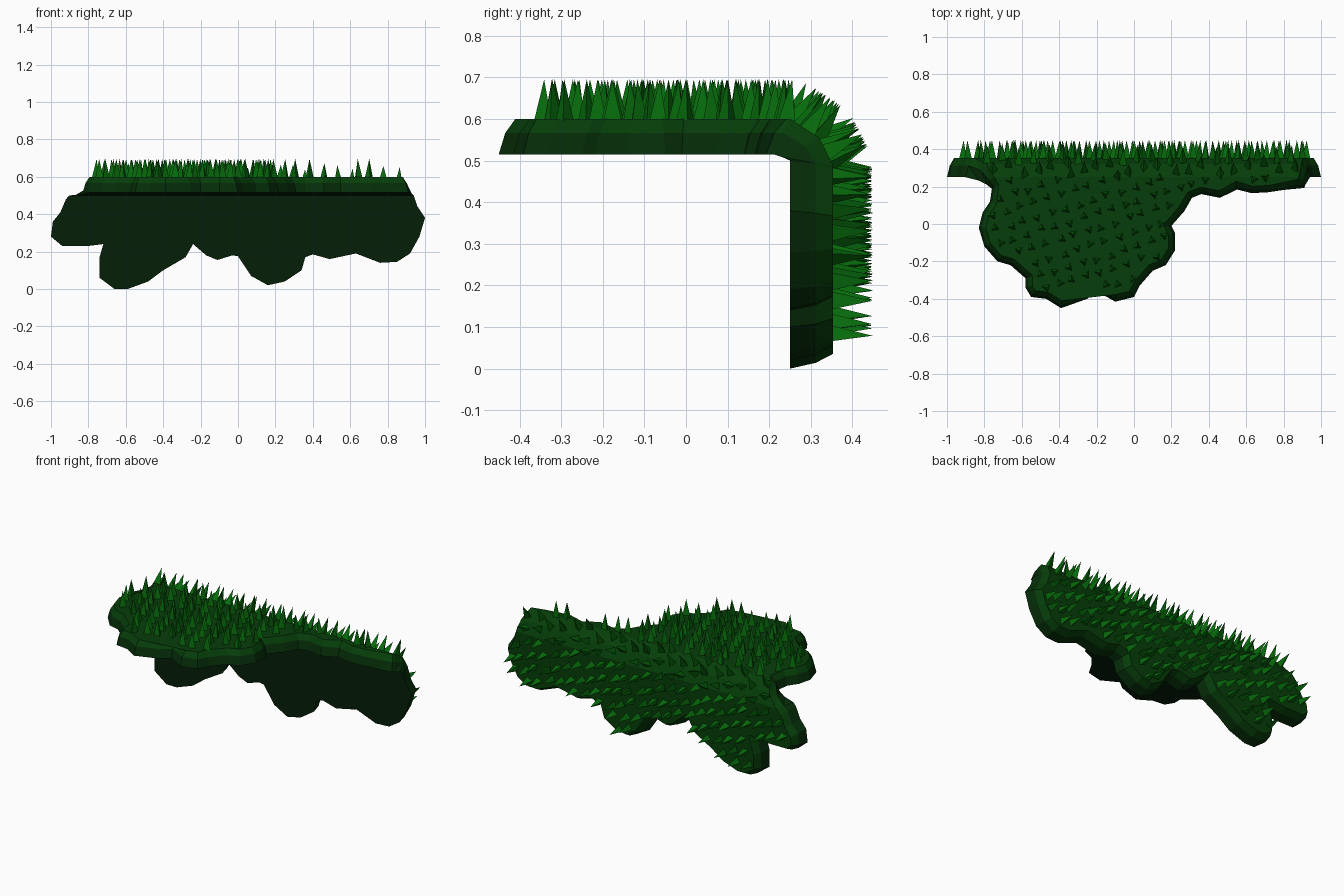
import bpy, bmesh, math, random
from mathutils import Vector

if "Cube" in bpy.data.objects:
    bpy.data.objects.remove(bpy.data.objects["Cube"])

random.seed(4)

def material(name, rgb):
    m = bpy.data.materials.new(name)
    m.diffuse_color = (*rgb, 1)
    m.use_nodes = True
    m.node_tree.nodes["Principled BSDF"].inputs["Base Color"].default_value = m.diffuse_color
    return m

under = material("shadow green underside", (0.0015, 0.0130, 0.0022))
rim = material("deep moss green rim", (0.0016, 0.0270, 0.0026))
moss = material("dark moss green", (0.0018, 0.0480, 0.0028))
grass = material("grass green", (0.0020, 0.1500, 0.0035))

# Outline of the part lying on top (x, y), left to right round the front
top_edge = [(-.76, .20), (-.77, .12), (-.81, .06), (-.83, -.02), (-.8, -.12), (-.73, -.2),
            (-.66, -.22), (-.58, -.29), (-.58, -.34), (-.55, -.39), (-.47, -.4), (-.39, -.45),
            (-.25, -.4), (-.2, -.36), (-.1, -.415), (0, -.39), (.03, -.33), (.1, -.25),
            (.17, -.22), (.22, -.14), (.22, -.05), (.2, -.01), (.27, .07), (.31, .14),
            (.36, .16), (.46, .14), (.55, .19), (.63, .165), (.72, .17), (.8, .185), (.91, .21)]
# Outline of the part hanging at the back (x, z), right to left along the bottom
back_edge = [(.94, .5), (.96, .44), (1, .38), (.97, .28), (.92, .19), (.85, .145), (.76, .14),
             (.63, .19), (.49, .16), (.4, .185), (.36, .17), (.34, .1), (.25, .04), (.16, .02),
             (.07, .07), (0, .175), (-.03, .18), (-.11, .155), (-.17, .18), (-.24, .24),
             (-.28, .17), (-.4, .1), (-.48, .04), (-.59, 0), (-.66, 0), (-.74, .06),
             (-.74, .17), (-.72, .24), (-.8, .23), (-.94, .23), (-1, .28),
             (-.99, .36), (-.95, .41), (-.92, .48)]

# Unrolled sheet: t runs backwards over the top, round the corner and down
T_BEND = (.25, .33, .41)
outline = [Vector(p) for p in top_edge] + [Vector((.93, .33))]
outline += [Vector((x, .41 + .5 - z)) for x, z in back_edge] + [Vector((-.83, .33))]

INNER = [(-.5, -.5, .515), (.18, .18, .515), (.25, .21, .515), (.33, .232, .508), (.41, .25, .5), (.91, .25, 0)]
OUTER = [(-.5, -.5, .6), (.18, .18, .6), (.25, .25, .6), (.33, .32, .555), (.41, .353, .49), (.91, .353, 0)]

def along(path, t):
    for a, b in zip(path, path[1:]):
        if t <= b[0] or b is path[-1]:
            f = (t - a[0]) / (b[0] - a[0])
            return Vector((0, a[1] + f * (b[1] - a[1]), a[2] + f * (b[2] - a[2])))

def fold(x, t, w):
    p = along(INNER, t).lerp(along(OUTER, t), w)
    p.x = x
    return p

def inset(loop, d):
    out = []
    for i, p in enumerate(loop):
        a = (p - loop[i - 1]).normalized()
        b = (loop[(i + 1) % len(loop)] - p).normalized()
        n1, n2 = Vector((-a.y, a.x)), Vector((-b.y, b.x))
        out.append(p + (n1 + n2) * d / max(1 + n1.dot(n2), .6))
    return out

def inside(loop, x, y):
    hit = False
    for i, b in enumerate(loop):
        a = loop[i - 1]
        if (a.y > y) != (b.y > y) and x < (b.x - a.x) * (y - a.y) / (b.y - a.y) + a.x:
            hit = not hit
    return hit

def finish(bm, name, mats):
    bmesh.ops.recalc_face_normals(bm, faces=bm.faces)
    me = bpy.data.meshes.new(name)
    bm.to_mesh(me)
    bm.free()
    for m in mats:
        me.materials.append(m)
    ob = bpy.data.objects.new(name, me)
    bpy.context.collection.objects.link(ob)

# Moss slab: three stacked loops, cut at the bends, then folded over the corner
bm = bmesh.new()
rings = []
for d, w in ((0, 0), (.014, .6), (.036, 1)):
    rings.append([bm.verts.new((p.x, p.y, w)) for p in inset(outline, d)])
n = len(outline)
for level, (lo, hi) in enumerate(zip(rings, rings[1:])):
    for i in range(n):
        j = (i + 1) % n
        bm.faces.new((lo[i], lo[j], hi[j], hi[i])).material_index = 1 + level
caps = [bm.faces.new(rings[0][::-1]), bm.faces.new(rings[-1])]
caps[0].material_index, caps[1].material_index = 0, 2
bmesh.ops.triangulate(bm, faces=caps)
for t in T_BEND:
    bmesh.ops.bisect_plane(bm, geom=bm.verts[:] + bm.edges[:] + bm.faces[:],
                           plane_co=(0, t, 0), plane_no=(0, 1, 0), dist=1e-5)
bmesh.ops.triangulate(bm, faces=bm.faces)
for v in bm.verts:
    v.co = fold(*v.co)
finish(bm, "moss_slab", (under, rim, moss))

# Grass blades: three-sided spikes scattered on a slightly turned grid
bm = bmesh.new()
area = inset(outline, .046)
STEP, HEIGHT, RADIUS, TILT = .077, .095, .025, .3
for i in range(-24, 25):
    for j in range(-24, 25):
        gx, gt = i * STEP, j * STEP
        px = gx * math.cos(TILT) - gt * math.sin(TILT) + random.uniform(-.012, .012)
        pt = .2 + gx * math.sin(TILT) + gt * math.cos(TILT) + random.uniform(-.012, .012)
        if not inside(area, px, pt):
            continue
        base = fold(px, pt, 1)
        side = Vector((1, 0, 0))
        run = (along(OUTER, pt + .004) - along(OUTER, pt - .004)).normalized()
        up = side.cross(run)
        turn = random.uniform(0, math.tau)
        ring = []
        for k in range(3):
            a = turn + k * math.tau / 3
            ring.append(bm.verts.new(base - up * .004 + RADIUS * (side * math.cos(a) + run * math.sin(a))))
        tip = bm.verts.new(base + up * HEIGHT)
        for k in range(3):
            bm.faces.new((ring[k], ring[(k + 1) % 3], tip))
        bm.faces.new(ring[::-1])
finish(bm, "grass_blades", (grass,))
